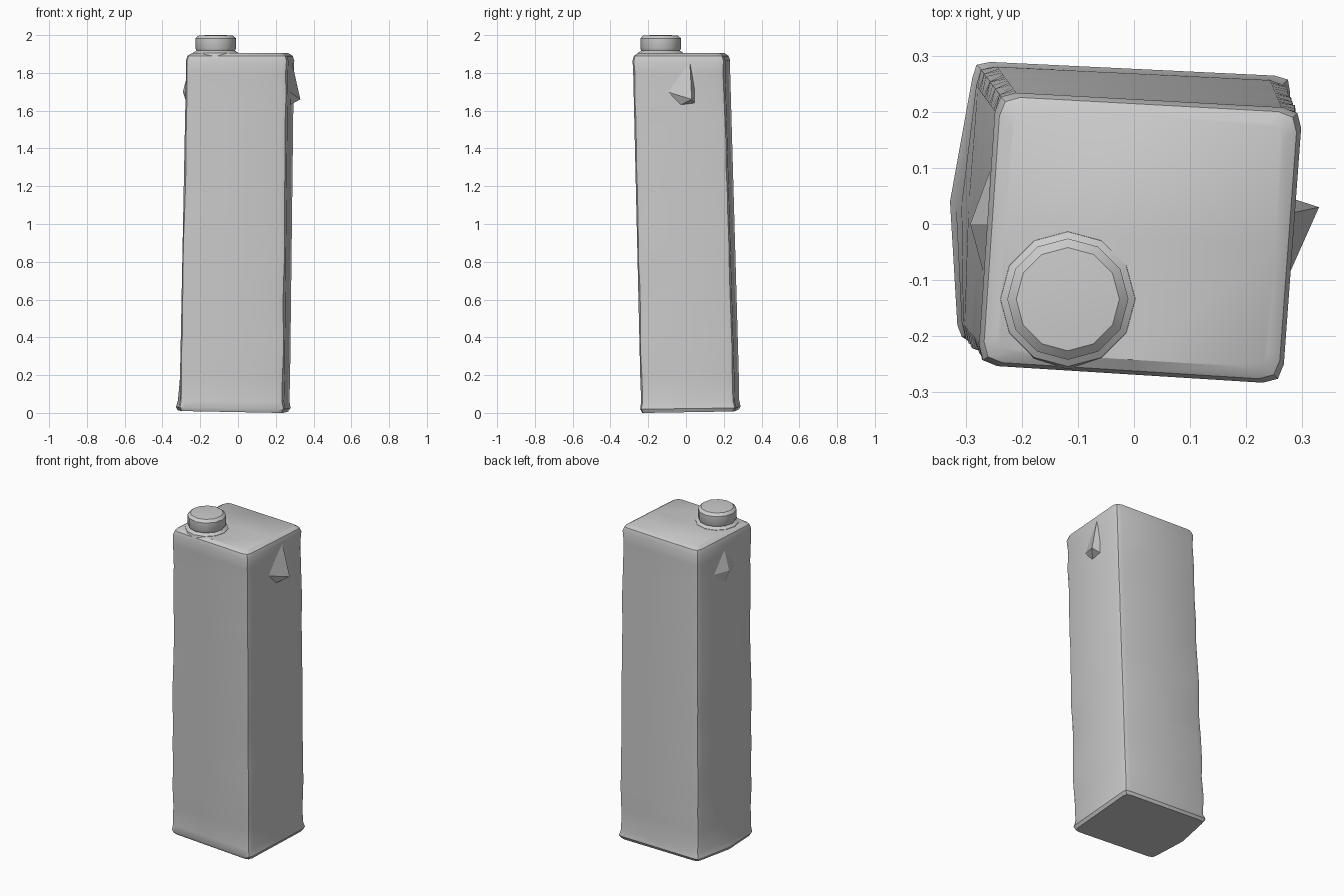
import bpy, bmesh, math, random
from mathutils import Vector

if "Cube" in bpy.data.objects:
    bpy.data.objects.remove(bpy.data.objects["Cube"])
random.seed(4)

grey = bpy.data.materials.new("carton_grey")
grey.diffuse_color = (0.6, 0.6, 0.6, 1)
grey.use_nodes = True
grey.node_tree.nodes["Principled BSDF"].inputs["Base Color"].default_value = grey.diffuse_color


def finish(name, bm, angle=35):
    bmesh.ops.recalc_face_normals(bm, faces=bm.faces)
    me = bpy.data.meshes.new(name)
    bm.to_mesh(me)
    bm.free()
    ob = bpy.data.objects.new(name, me)
    bpy.context.collection.objects.link(ob)
    me.materials.append(grey)
    bpy.ops.object.select_all(action='DESELECT')
    ob.select_set(True)
    bpy.context.view_layer.objects.active = ob
    bpy.ops.object.shade_smooth_by_angle(angle=math.radians(angle))
    return ob


def loft(bm, rings):
    rows = [[bm.verts.new(p) for p in r] for r in rings]
    for a, b in zip(rows, rows[1:]):
        for i in range(len(a)):
            j = (i + 1) % len(a)
            bm.faces.new((a[i], a[j], b[j], b[i]))
    bm.faces.new(rows[0][::-1])
    bm.faces.new(rows[-1])


# Leaning, slightly twisted carton body: four corners at the base and the top
base = [(-0.315, -0.208), (0.245, -0.242), (0.278, 0.262), (-0.285, 0.289)]
top = [(-0.278, -0.252), (0.265, -0.286), (0.301, 0.205), (-0.245, 0.235)]


def body_ring(z, inset, radius, wobble):
    t = z / 1.9
    c = [Vector(a).lerp(Vector(b), t) for a, b in zip(base, top)]
    mid = sum(c, Vector((0, 0))) / 4
    c = [p + (mid - p) * (inset / 0.27) for p in c]
    pts = []
    for i in range(4):
        p, prev, nxt = c[i], c[i - 1], c[(i + 1) % 4]
        a = p + (prev - p).normalized() * radius
        b = p + (nxt - p).normalized() * radius
        out = (p - mid).normalized() * random.uniform(-wobble, wobble)
        pts += [a, (a + b + 2 * p) / 4 + out, b]
        m = (p + nxt) / 2
        if i == 3:  # left side bows out near the base
            m.x -= 0.028 * max(0, 1 - z / 0.35)
        pts.append(m)
    # the base edge rises a little towards the left and back
    lift = max(0, 1 - z / 0.1)
    return [(p.x, p.y, z + lift * 0.018 * min(1, max(0, 0.45 + 1.0 * (p.y - p.x))))
            for p in pts]


levels = [(0.0, 0.008, 0.03, 0), (0.02, -0.002, 0.03, 0.003), (0.06, 0.004, 0.035, 0.003)]
levels += [(0.06 + 1.74 * k / 14, 0.002, 0.035, 0.004) for k in range(1, 15)]
levels += [(1.865, 0.0, 0.035, 0), (1.89, 0.008, 0.035, 0), (1.904, 0.03, 0.03, 0)]
bm = bmesh.new()
loft(bm, [body_ring(*l) for l in levels])
finish("carton_body", bm)

# Twelve-sided screw cap on a low collar
profile = [(0.125, 1.885), (0.12, 1.906), (0.102, 1.918), (0.108, 1.93),
           (0.108, 1.982), (0.092, 1.997), (0.05, 2.0)]
bm = bmesh.new()
loft(bm, [[(-0.118 + r * math.cos(math.tau * i / 12),
            -0.134 + r * math.sin(math.tau * i / 12), z) for i in range(12)]
          for r, z in profile])
finish("screw_cap", bm)

# Creased folds sticking out high on the sides
def fold(name, tip, rim):
    bm = bmesh.new()
    t = bm.verts.new(tip)
    vs = [bm.verts.new(p) for p in rim]
    for i in range(len(vs)):
        bm.faces.new((t, vs[i], vs[(i + 1) % len(vs)]))
    bm.faces.new(vs[::-1])
    finish(name, bm, 30)


fold("right_fold", (0.33, 0.03, 1.66),
     [(0.283, 0.02, 1.87), (0.283, 0.045, 1.72), (0.283, 0.045, 1.64),
      (0.276, -0.03, 1.63), (0.272, -0.10, 1.70)])
fold("left_fold", (-0.292, 0.0, 1.70),
     [(-0.255, 0.0, 1.84), (-0.265, -0.10, 1.70), (-0.265, 0.0, 1.62), (-0.255, 0.10, 1.70)])
